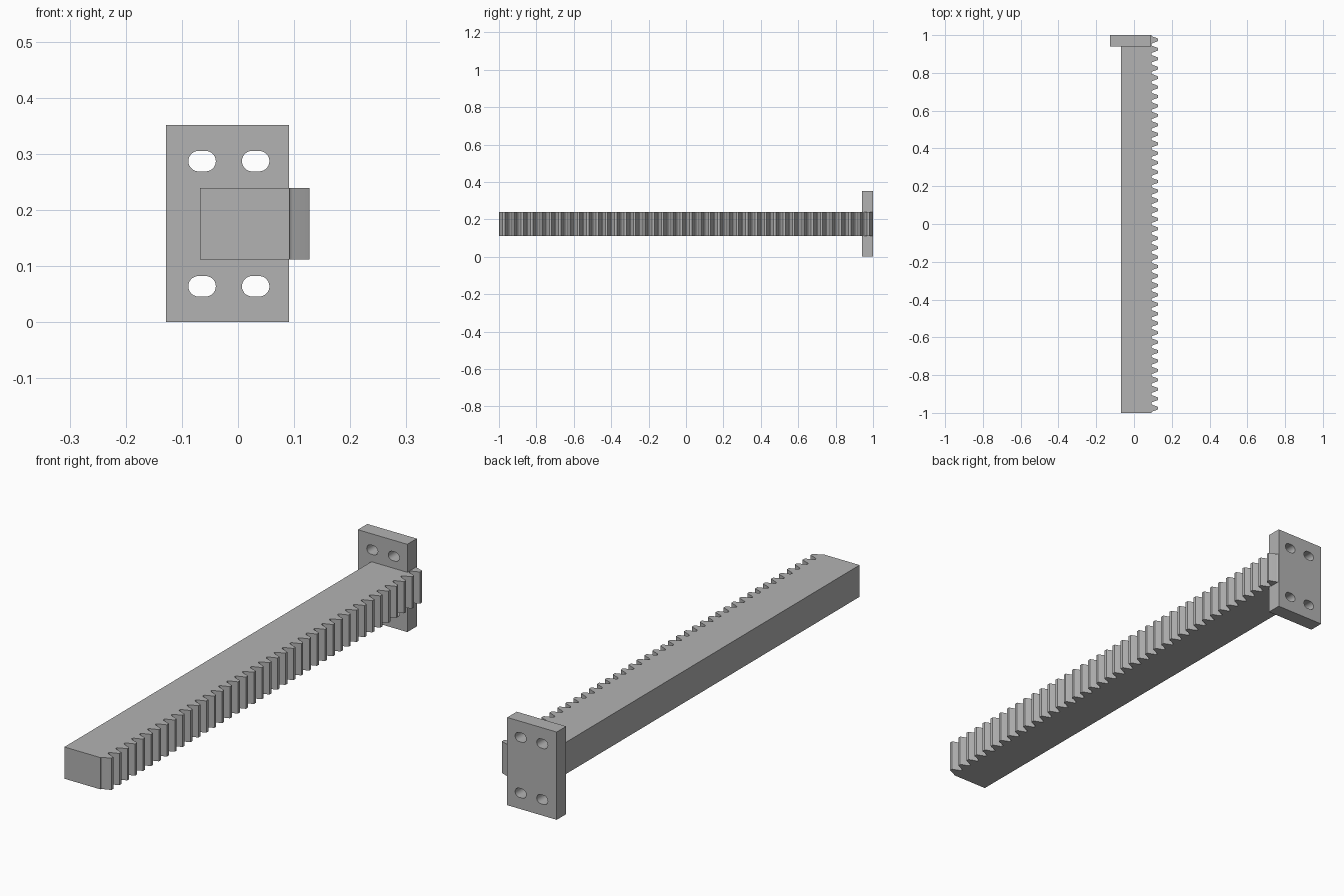
import bpy, bmesh, math
from mathutils import Matrix

if "Cube" in bpy.data.objects:
    bpy.data.objects.remove(bpy.data.objects["Cube"])

steel = bpy.data.materials.new("steel_grey")
steel.diffuse_color = (0.45, 0.45, 0.45, 1)
steel.use_nodes = True
steel.node_tree.nodes["Principled BSDF"].inputs["Base Color"].default_value = steel.diffuse_color


def extrude_outlines(name, outlines, depth, matrix):
    """Filled 2D outlines (inner ones become holes), extruded and placed."""
    curve = bpy.data.curves.new(name, 'CURVE')
    curve.dimensions = '2D'
    curve.fill_mode = 'BOTH'
    curve.extrude = depth / 2
    for pts in outlines:
        spline = curve.splines.new('POLY')
        spline.points.add(len(pts) - 1)
        for p, (x, y) in zip(spline.points, pts):
            p.co = (x, y, 0, 1)
        spline.use_cyclic_u = True
    obj = bpy.data.objects.new(name, curve)
    bpy.context.collection.objects.link(obj)
    bpy.ops.object.select_all(action='DESELECT')
    obj.select_set(True)
    bpy.context.view_layer.objects.active = obj
    bpy.ops.object.convert(target='MESH')
    obj = bpy.context.view_layer.objects.active
    obj.name = name
    bm = bmesh.new()
    bm.from_mesh(obj.data)
    bmesh.ops.remove_doubles(bm, verts=bm.verts[:], dist=1e-5)
    bmesh.ops.transform(bm, matrix=matrix, verts=bm.verts[:])
    bmesh.ops.recalc_face_normals(bm, faces=bm.faces[:])
    bm.to_mesh(obj.data)
    bm.free()
    obj.data.materials.clear()
    obj.data.materials.append(steel)
    bpy.ops.object.shade_smooth_by_angle(angle=math.radians(25))
    return obj


# Toothed bar: 40 teeth along the +x side
ROOT, TEETH = 0.0915, 40
PITCH = 2 / TEETH
flank = [(0, 0.0225), (0.003, 0.0195), (0.006, 0.0178), (0.033, 0.0078), (0.0355, 0.006)]
bar = [(-0.068, -1), (ROOT, -1)]
for i in range(TEETH):
    yc = -1 + (i + 0.5) * PITCH
    bar += [(ROOT + h, yc - w) for h, w in flank]
    bar += [(ROOT + h, yc + w) for h, w in reversed(flank)]
# the last teeth run past the side of the plate, the body stops inside it
bar += [(ROOT, 1), (0.085, 0.998), (0.085, 0.95), (-0.068, 0.95)]
extrude_outlines("rack_bar", [bar], 0.127, Matrix.Translation((0, 0, 0.1755)))


# Mounting plate with four slotted holes
def slot(cx, cz, half=0.0062, r=0.0183, n=14):
    pts = []
    for side, start in ((1, -90), (-1, 90)):
        for k in range(n + 1):
            a = math.radians(start + 180 * k / n)
            pts.append((cx + side * half + r * math.cos(a), cz + r * math.sin(a)))
    return pts


plate = [(-0.128, 0), (0.091, 0), (0.091, 0.351), (-0.128, 0.351)]
slots = [slot(x, z) for x in (-0.064, 0.0315) for z in (0.064, 0.287)]
extrude_outlines("mounting_plate", [plate] + slots, 0.06,
                 Matrix.Translation((0, 0.97, 0)) @ Matrix.Rotation(math.pi / 2, 4, 'X'))
